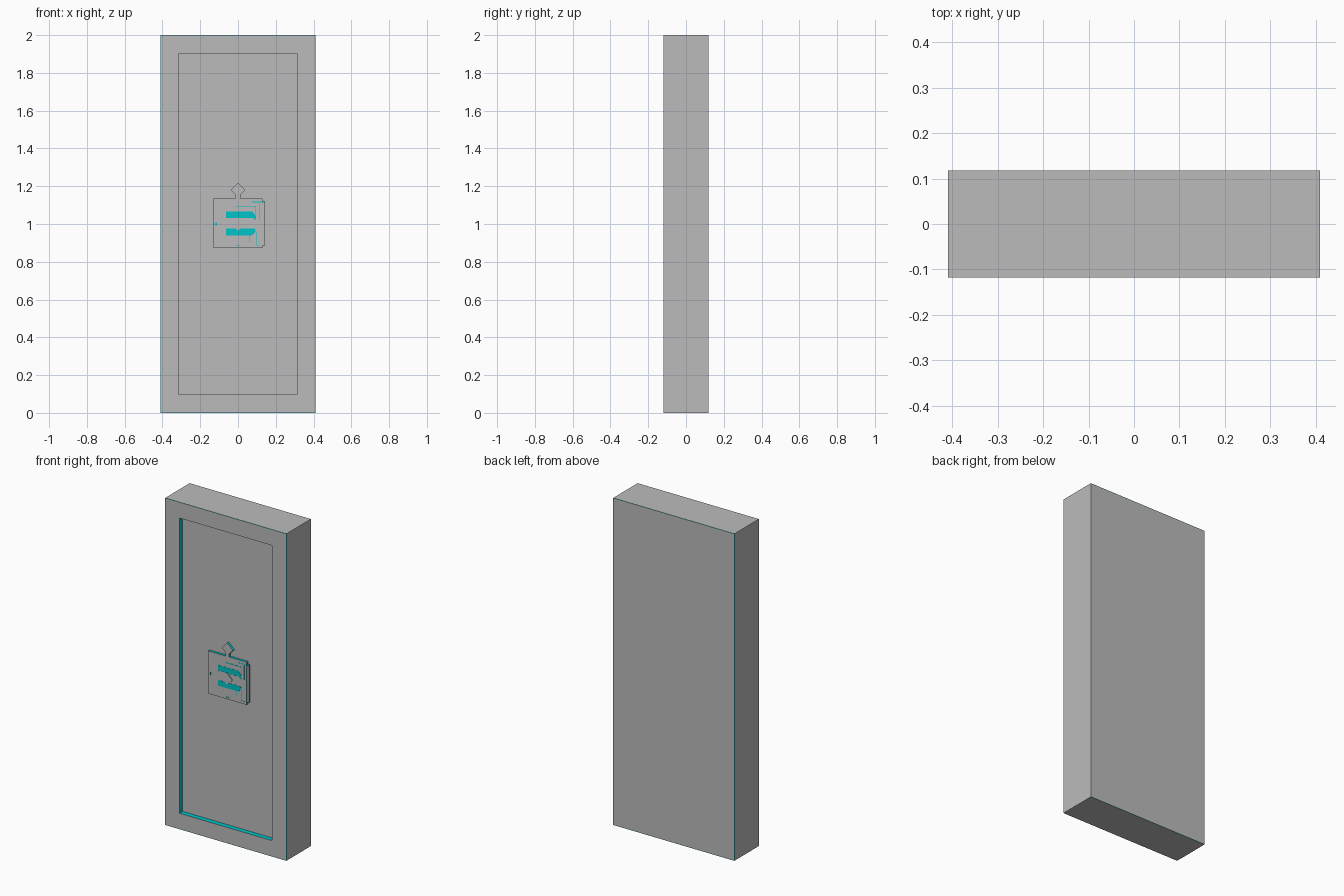
import bpy, bmesh

if "Cube" in bpy.data.objects:
    bpy.data.objects.remove(bpy.data.objects["Cube"])

grey = bpy.data.materials.new("grey_metal")
grey.diffuse_color = (0.5, 0.5, 0.5, 1)
grey.use_nodes = True
grey.node_tree.nodes["Principled BSDF"].inputs["Base Color"].default_value = grey.diffuse_color
teal = bpy.data.materials.new("teal_glow")
teal.diffuse_color = (0.0, 0.55, 0.58, 1)
teal.use_nodes = True
teal.node_tree.nodes["Principled BSDF"].inputs["Base Color"].default_value = teal.diffuse_color


def finish(bm, name):
    mesh = bpy.data.meshes.new(name)
    bm.to_mesh(mesh)
    bm.free()
    mesh.materials.append(grey)
    mesh.materials.append(teal)
    ob = bpy.data.objects.new(name, mesh)
    bpy.context.collection.objects.link(ob)
    return ob


def plate(name, outline, y_back, y_front, face_mat=0):
    """Outline in x,z extruded toward the front, with teal sides."""
    bm = bmesh.new()
    back = bm.faces.new([bm.verts.new((x, y_back, z)) for x, z in outline])
    res = bmesh.ops.extrude_face_region(bm, geom=[back], use_keep_orig=True)
    for v in res["geom"]:
        if isinstance(v, bmesh.types.BMVert):
            v.co.y = y_front
    bmesh.ops.recalc_face_normals(bm, faces=bm.faces)
    for f in bm.faces:
        f.material_index = face_mat if abs(f.normal.y) > 0.9 else 1
    return finish(bm, name)


def rect(x0, x1, z0, z1):
    return [(x0, z0), (x1, z0), (x1, z1), (x0, z1)]


def diamond(x, z, r):
    return [(x - r, z), (x, z - r), (x + r, z), (x, z + r)]


# Door slab: thin teal rim on both broad faces, recessed panel in front
bm = bmesh.new()
bmesh.ops.create_cube(bm, size=1)
for v in bm.verts:
    v.co = (v.co.x * 0.82, v.co.y * 0.236, v.co.z * 2 + 1)
bm.normal_update()
front = next(f for f in bm.faces if f.normal.y < -0.9)
back = next(f for f in bm.faces if f.normal.y > 0.9)
for face in (front, back):
    for f in bmesh.ops.inset_individual(bm, faces=[face], thickness=0.003)["faces"]:
        f.material_index = 1
bmesh.ops.inset_individual(bm, faces=[front], thickness=0.135)
walls = bmesh.ops.extrude_discrete_faces(bm, faces=[front])["faces"]
for v in walls[0].verts:
    v.co.y += 0.03
bm.normal_update()
for f in bm.faces:
    c = f.calc_center_median()
    if abs(f.normal.y) < 0.1 and -0.117 < c.y < -0.085:
        f.material_index = 1
finish(bm, "door_slab")

# Lock plate, its side step and the diamond tab above
FLOOR, TOP = -0.087, -0.103
plate("lock_plate", rect(-0.13, 0.13, 0.873, 1.134), FLOOR, TOP)
plate("lock_side_step", rect(0.13, 0.143, 0.887, 1.118), FLOOR, TOP + 0.004)
plate("lock_top_tab", diamond(0, 1.18, 0.038), FLOOR, TOP)
plate("lock_tab_neck", rect(-0.012, 0.012, 1.13, 1.155), FLOOR, TOP)

# Teal bars above and below the central band
UP = TOP - 0.001
plate("upper_bar", [(-0.063, 1.033), (0.075, 1.033), (0.095, 1.02),
                    (0.09, 1.05), (0.075, 1.066), (-0.063, 1.066)], TOP, UP, 1)
plate("lower_bar", [(-0.063, 0.94), (0.075, 0.94), (0.093, 0.96),
                    (0.09, 0.975), (-0.063, 0.975)], TOP, UP, 1)
plate("centre_band", rect(-0.063, 0.09, 0.976, 1.032), TOP, UP)
plate("centre_diamond", diamond(0, 1.0, 0.037), TOP, TOP - 0.005)

# Thin teal circuit lines on the plate
lines = [(-0.015, 0.095, 1.092, 1.096), (0.092, 0.096, 1.03, 1.096),
         (0.075, 0.142, 1.114, 1.118), (0.058, 0.061, 0.905, 0.94),
         (0.094, 0.097, 0.89, 0.96), (0.112, 0.115, 1.02, 1.11),
         (-0.01, 0.01, 0.883, 0.887), (0.097, 0.115, 0.887, 0.89)]
for i, r in enumerate(lines):
    plate(f"circuit_line_{i + 1}", rect(*r), TOP, UP, 1)
plate("plate_arrow", [(-0.125, 1.0), (-0.112, 0.991), (-0.112, 1.009)], TOP, UP, 1)
